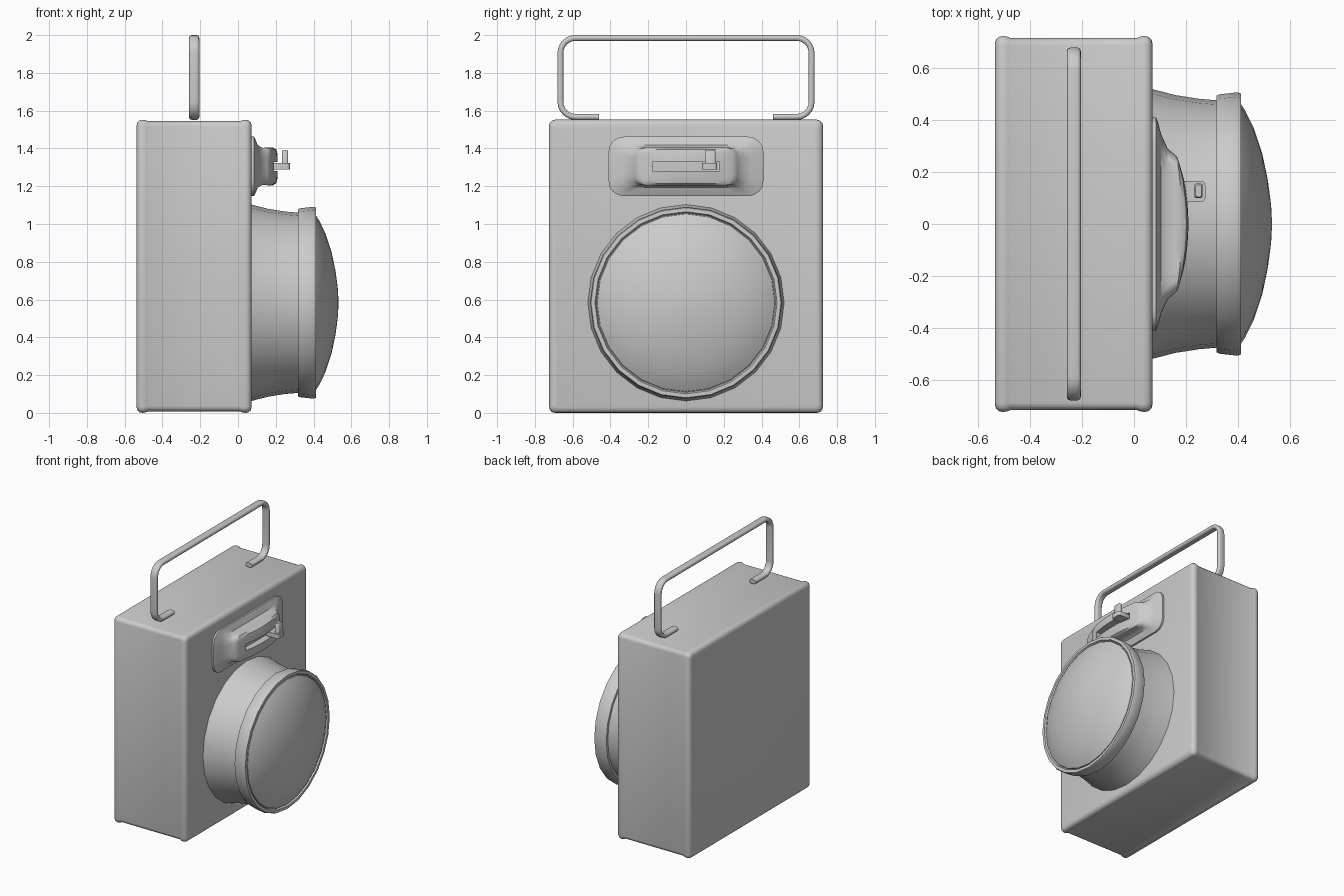
import bpy, bmesh, math
from mathutils import Vector

if "Cube" in bpy.data.objects:
    bpy.data.objects.remove(bpy.data.objects["Cube"])


def loft(name, rings, angle=35):
    """Skin closed rings of points and cap both ends."""
    bm = bmesh.new()
    vs = [[bm.verts.new(p) for p in r] for r in rings]
    n = len(vs[0])
    for a, b in zip(vs, vs[1:]):
        for i in range(n):
            j = (i + 1) % n
            bm.faces.new((a[i], a[j], b[j], b[i]))
    bm.faces.new(vs[0][::-1])
    bm.faces.new(vs[-1])
    bmesh.ops.recalc_face_normals(bm, faces=bm.faces)
    me = bpy.data.meshes.new(name)
    bm.to_mesh(me)
    bm.free()
    ob = bpy.data.objects.new(name, me)
    bpy.context.collection.objects.link(ob)
    bpy.ops.object.select_all(action='DESELECT')
    ob.select_set(True)
    bpy.context.view_layer.objects.active = ob
    bpy.ops.object.shade_smooth_by_angle(angle=math.radians(angle))
    return ob


def rrect(hu, hv, r, corner=3, edge=1):
    """Rounded rectangle outline; the long u edges are split into edge parts."""
    pts = []
    for k, (su, sv) in enumerate(((1, 1), (-1, 1), (-1, -1), (1, -1))):
        for i in range(corner + 1):
            a = math.pi / 2 * (k + i / corner)
            pts.append((su * (hu - r) + r * math.cos(a), sv * (hv - r) + r * math.sin(a)))
        if k in (0, 2):
            u, v = pts[-1]
            pts += [(u - 2 * u * i / edge, v) for i in range(1, edge)]
    return pts


def slab(x, hy, hz, r, cy=0, cz=0, corner=3, edge=1, bend=0):
    return [(x - bend * y * y, cy + y, cz + z) for y, z in rrect(hy, hz, r, corner, edge)]


# Body with slightly raised beads round the front and back edges
prof = [(-.537, .03), (-.532, .013), (-.52, .003), (-.505, 0), (-.487, .003), (-.475, .008)]
prof += [(-.465 - x, d) for x, d in reversed(prof)]
loft("body", [slab(x, .725 - d, .776 - d, .032 - d * .5, cz=.776) for x, d in prof])

# Lamp barrel, rim and domed lens turned about the x axis
lamp_z, sides = .583, 24


def turned(name, profile):
    loft(name, [[(x, r * math.cos(t), lamp_z + r * math.sin(t))
                 for t in (2 * math.pi * i / sides for i in range(sides))]
                for x, r in profile], 30)


turned("lamp_barrel", [(.05, .525), (.075, .519), (.16, .497), (.25, .483), (.33, .476)])
turned("lamp_rim", [(.318, .46), (.318, .495), (.328, .5), (.4, .508), (.412, .503),
                    (.413, .482), (.4, .475)])
turned("lamp_lens", [(.38, .476), (.408, .47), (.43, .435), (.462, .37), (.495, .27),
                     (.517, .165), (.529, .07), (.532, .01)])

# Switch housing: base plate flowing into a curved block with a recessed slot
sw_z = 1.305
rows = [(.06, .41, .157, .08, 0), (.085, .41, .157, .08, 0), (.092, .395, .143, .075, 0),
        (.105, .345, .112, .06, 0), (.13, .29, .098, .05, 0), (.16, .272, .1, .05, .1),
        (.185, .26, .1, .05, .3), (.202, .245, .09, .045, .5), (.208, .22, .07, .035, .6),
        (.21, .178, .024, .004, .6), (.16, .178, .024, .004, .2)]
loft("switch_housing", [slab(x, hy, hz, r, 0, sw_z, 4, 8, k) for x, hy, hz, r, k in rows])

# Switch lever: flat tongue and upright thumb tab
loft("switch_tongue", [[(.22 + u, .125 + v, z) for u, v in rrect(.055, .04, .015)]
                       for z in (1.288, 1.322)])
loft("switch_tab", [[(.249 + u, .128 + v, z) for u, v in rrect(.016 - d, .028 - d, .009 - d * .5)]
                    for z, d in ((1.3, 0), (1.385, 0), (1.393, .005))])

# Carrying handle: flat rounded bar swept along a bent path, feet turned inward
path = [(.46, 1.567)]
for cy, cz, a0 in ((.585, 1.647, -90), (.585, 1.905, 0)):
    path += [(cy + .08 * math.cos(math.radians(a0 + s * 15)),
              cz + .08 * math.sin(math.radians(a0 + s * 15))) for s in range(7)]
path += [(-y, z) for y, z in reversed(path)]
rings = []
for i, (y, z) in enumerate(path):
    a, b = path[max(i - 1, 0)], path[min(i + 1, len(path) - 1)]
    t = Vector((b[0] - a[0], b[1] - a[1])).normalized()
    rings.append([(-.232 + u, y - t.y * v, z + t.x * v) for u, v in rrect(.027, .0155, .014)])
loft("handle", rings, 40)
